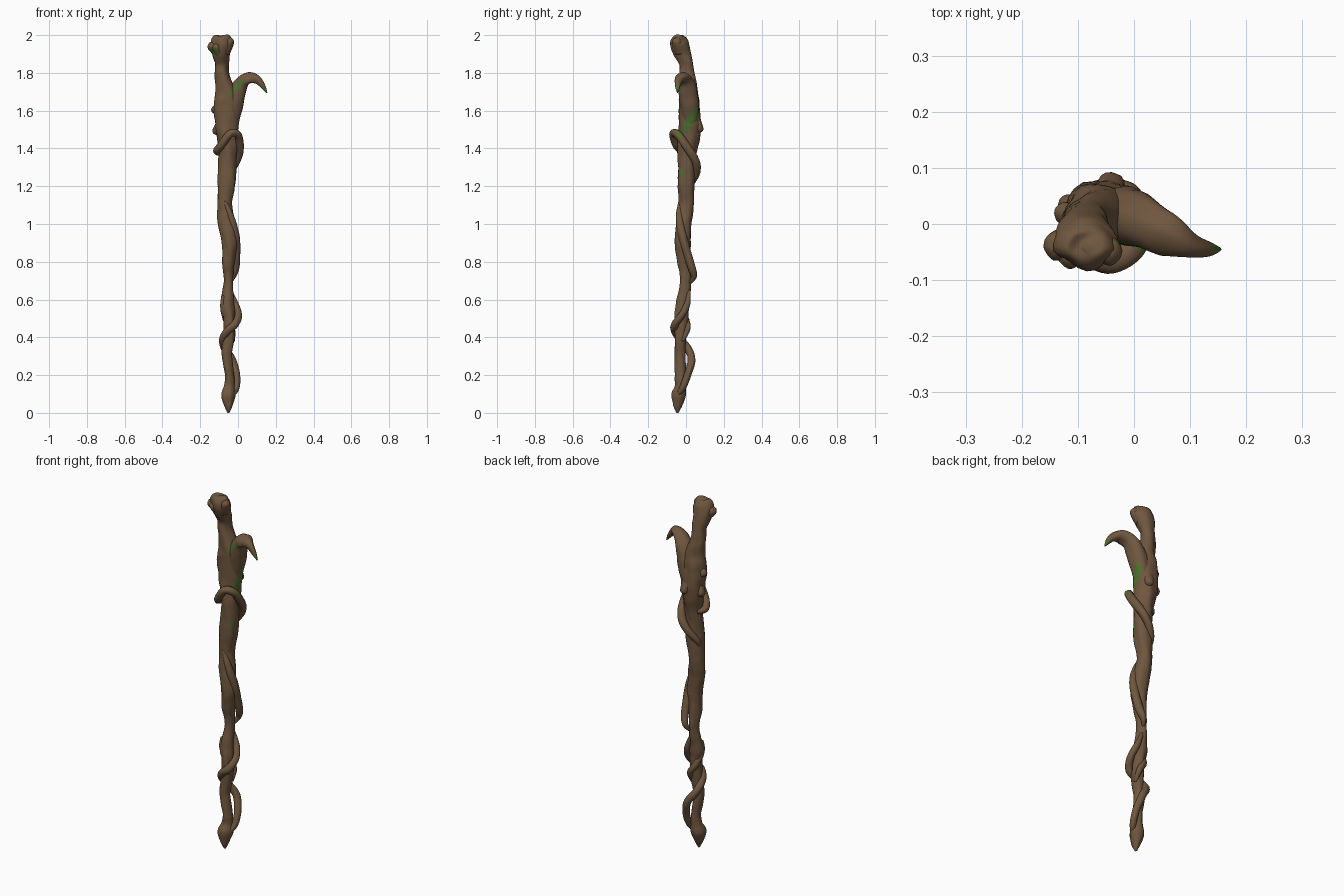
import bpy, bmesh, math
from mathutils import Vector, noise

cube = bpy.data.objects.get("Cube")
if cube:
    bpy.data.objects.remove(cube, do_unlink=True)

UNIT = 0.01   # paths are written in hundredths


def make_material(name, colour):
    mat = bpy.data.materials.new(name)
    mat.use_nodes = True
    mat.diffuse_color = (*colour, 1)
    mat.node_tree.nodes["Principled BSDF"].inputs["Base Color"].default_value = (*colour, 1)
    return mat


bark = make_material("brown bark", (0.16, 0.095, 0.05))
moss = make_material("green moss", (0.07, 0.17, 0.025))

# Moss streaks: start point, end point, half width
MOSS = [
    ((1, -3, 148), (2, 6, 159), 2.2),
    ((-4, -5, 170), (1, -4, 175), 1.5),
    ((-14, -5, 190), (-12, -6, 193), 2),
    ((14, -4.5, 172), (15, -4.5, 170), 1.5),
    ((-1, -2, 126), (-1, -2, 128), 1.3),
]


def is_mossy(point):
    p = point / UNIT
    ragged = 1 + 0.5 * noise.noise(p * 0.6)
    for start, end, width in MOSS:
        a, b = Vector(start), Vector(end)
        along = b - a
        t = max(0, min(1, (p - a).dot(along) / along.length_squared))
        if (p - a - along * t).length < width * ragged:
            return True
    return False


def spline(points, steps):
    """Smooth curve through points of any dimension."""
    rows = [points[0]] + points + [points[-1]]
    result = []
    for i in range(1, len(rows) - 2):
        for s in range(steps):
            t = s / steps
            result.append([
                b + t * (c - a) / 2 + t * t * (a - 2.5 * b + 2 * c - d / 2)
                + t ** 3 * (3 * (b - c) + d - a) / 2
                for a, b, c, d in zip(*rows[i - 1:i + 3])])
    result.append(list(points[-1]))
    return result


def grow(name, points, sides=24, steps=6, gnarl=0.15, twist=3.0):
    """Sweep a gnarled tube along points of x, y, z, width radius, depth radius."""
    points = [tuple(p) if len(p) == 5 else (*p, p[3]) for p in points]
    rows = spline(points, steps)
    centres = [Vector(r[:3]) * UNIT for r in rows]
    bm = bmesh.new()
    rings = []
    u = Vector((1, 0, 0))
    for i, (centre, row) in enumerate(zip(centres, rows)):
        tangent = centres[min(i + 1, len(rows) - 1)] - centres[max(i - 1, 0)]
        tangent.normalize()
        u = (u - tangent * u.dot(tangent)).normalized()
        v = tangent.cross(u)
        ring = []
        for k in range(sides):
            angle = math.tau * k / sides
            swirl = angle + twist * centre.z
            strand = noise.noise(Vector((math.cos(swirl) * 1.6, math.sin(swirl) * 1.6, centre.z * 5)))
            direction = u * math.cos(angle) * row[3] + v * math.sin(angle) * row[4]
            lump = noise.noise((centre + direction * UNIT) * 22)
            ring.append(bm.verts.new(
                centre + direction * UNIT * (1 + gnarl * (strand + 0.6 * lump))))
        rings.append(ring)
    for low, high in zip(rings, rings[1:]):
        for k in range(sides):
            n = (k + 1) % sides
            bm.faces.new((low[k], low[n], high[n], high[k]))
    bm.faces.new(rings[0][::-1])
    bm.faces.new(rings[-1])
    bmesh.ops.recalc_face_normals(bm, faces=bm.faces)
    for face in bm.faces:
        face.smooth = True
        face.material_index = int(is_mossy(face.calc_center_median()))
    mesh = bpy.data.meshes.new(name)
    bm.to_mesh(mesh)
    bm.free()
    mesh.materials.append(bark)
    mesh.materials.append(moss)
    obj = bpy.data.objects.new(name, mesh)
    bpy.context.collection.objects.link(obj)
    return obj


# Main shaft, from the pointed foot to the bent crown
grow("shaft", [
    (-5, -4.5, 0, 0.5), (-5, -4.5, 4, 2.3), (-5, -4, 9, 3.7),
    (-4.5, -3, 14, 2.9), (-4.5, -3, 20, 2.4, 3), (-6, -3, 30, 2.8),
    (-5, -3, 40, 3), (-4.5, -2.5, 50, 3, 3.5), (-5.5, -2, 57, 3.5),
    (-5, 0, 69, 2.5, 3), (-5, -1, 80, 3.3, 3.6), (-4.5, -1.5, 90, 4, 4.3),
    (-6, -1, 101, 4.5, 4), (-7, 0, 110, 4.2, 4), (-6, 0, 122, 4.8, 4.5),
    (-5.5, 0.5, 137, 4.8), (-6, 2, 151, 6.3, 6), (-6.2, 1.5, 162, 6.5, 5.8),
    (-6.5, 1, 170, 5.2, 5), (-8.5, 0.5, 179, 3.8, 4), (-8.5, 0, 185, 3.7),
    (-9, -2, 191, 4.8, 4.5), (-8.5, -3.5, 196, 5.8, 4.5),
    (-7.5, -4, 199, 4.2, 3), (-7.5, -4, 200, 1.5, 1),
])

# Side branch ending in a drooping thorn
grow("thorn_branch", [
    (-4, 2, 150, 3.5), (-2.5, 2, 160, 4.5, 5), (-0.5, 1, 169, 4.5, 5),
    (2.5, -0.5, 175, 3.5, 4.4), (6.5, -2.5, 177.3, 2.6, 3.8),
    (10.5, -4, 176, 2.2, 2), (13.5, -4.5, 172.5, 1.2), (15.3, -4.5, 169.5, 0.3),
], gnarl=0.12)

# Vine coiled around the upper shaft
grow("upper_vine", [
    (-9, 3, 138, 1.5), (-11.3, -1, 138.5, 1.9), (-9, -5, 141.5, 2),
    (-4, -6.7, 148, 2.1), (0, -4, 147, 2.1), (1, 1, 140, 2.2),
    (-1, 5.2, 133, 2.2), (-5, 5.5, 127, 2), (-9, 2.5, 121, 1.6), (-9, -1, 114, 0.8),
], sides=16, gnarl=0.1)

# Strand hugging the middle of the shaft
grow("middle_vine", [
    (-7, -3, 112, 1), (-3.5, -3.5, 103, 1.9), (-1.3, -2, 94, 2.2),
    (-1, 0.5, 85, 2.2), (-1.3, 3, 77, 2.1), (-2.5, 4.2, 72.5, 1.6), (-4, 2.5, 69, 0.8),
], sides=16, gnarl=0.1)

# Vine winding round the lower shaft
grow("lower_vine", [
    (-3.5, -5, 9, 1), (-1, -2, 13, 1.7), (-0.8, 0.8, 20, 1.9),
    (-3, 3, 28, 2), (-7, 1, 34, 2), (-8, -3, 39, 2), (-5.5, -6, 43.5, 2),
    (-1.5, -5.7, 47, 2), (0.3, -2, 52, 1.8), (-1.5, 0.8, 58, 1.6), (-4, 1.5, 65, 0.8),
], sides=16, gnarl=0.1)

# Short strand around the back of the lower knot
grow("knot_strand", [
    (-8, -3, 62, 0.8), (-7.8, -3, 56, 1.5), (-6, 0, 49, 1.8),
    (-3, 0.7, 44, 1.5), (-2.5, -2, 38, 0.8),
], sides=16, gnarl=0.1)

# Knobs on the crown and the swollen upper shaft
KNOBS = {
    "crown_knob_right": ((-9, -2, 190), (-14, -4, 194.5), 3),
    "crown_knob_left": ((-7, -3, 191), (-4.3, -5, 197), 2.8),
    "crown_knob_front": ((-9, -2, 188), (-11.5, -6, 194), 2.5),
    "shaft_knob_upper": ((-8, 1, 164), (-12.5, 2, 160), 2.5),
    "shaft_knob_lower": ((-8, 1, 155), (-11.7, 3, 149), 2.7),
    "shaft_knob_back": ((-5, 4, 158), (-4, 7, 150), 2.8),
}
for knob_name, (root, tip, radius) in KNOBS.items():
    a, b = Vector(root), Vector(tip)
    end = b + (b - a).normalized() * radius * 0.6
    grow(knob_name, [(*a, radius), (*b, radius * 0.85), (*end, radius * 0.2)], sides=16)
